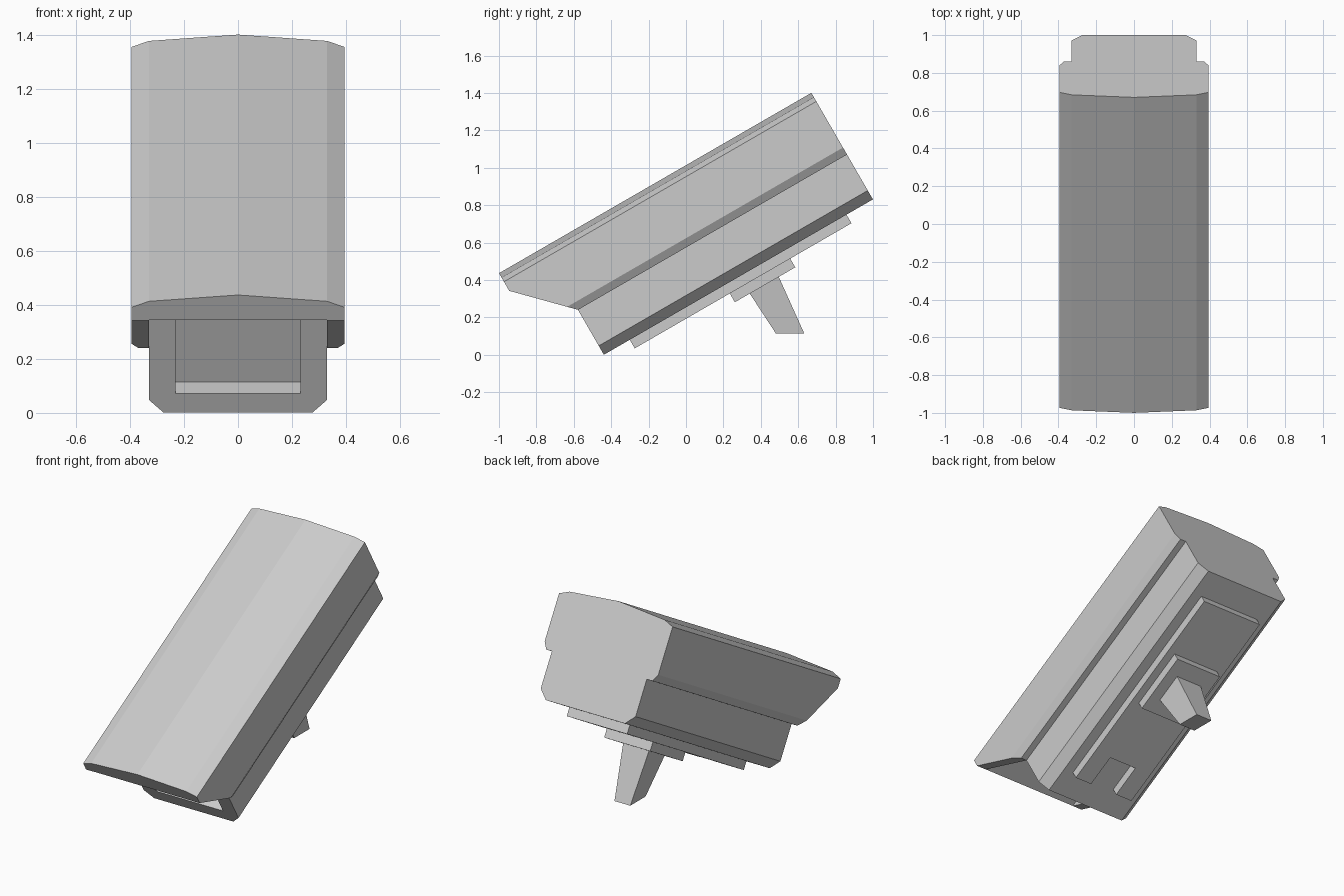
import bpy, bmesh, math
from mathutils import Vector

if "Cube" in bpy.data.objects:
    bpy.data.objects.remove(bpy.data.objects["Cube"])

C, S = math.cos(math.radians(30)), math.sin(math.radians(30))


def tilt(x, u, v):
    """Camera frame (x across, u along the body, v up from it) to world."""
    return Vector((x, u * C - v * S, u * S + v * C))


def mirrored(half):
    """Close a right-hand half profile by mirroring it in x."""
    return half + [(-x, w) for x, w in reversed(half) if x > 0]


def finish(name, bm):
    bmesh.ops.recalc_face_normals(bm, faces=bm.faces)
    me = bpy.data.meshes.new(name)
    bm.to_mesh(me)
    bm.free()
    ob = bpy.data.objects.new(name, me)
    bpy.context.collection.objects.link(ob)
    return ob


def loft(ring_a, ring_b):
    """Solid between two matching rings of world points."""
    bm = bmesh.new()
    a = [bm.verts.new(p) for p in ring_a]
    b = [bm.verts.new(p) for p in ring_b]
    bm.faces.new(a)
    bm.faces.new(b)
    for i in range(len(a)):
        j = (i + 1) % len(a)
        bm.faces.new((a[i], a[j], b[j], b[i]))
    bmesh.ops.recalc_face_normals(bm, faces=bm.faces)
    return bm


def along(profile, u0, u1):
    """Extrude an (x, v) section along the body."""
    return loft([tilt(x, u0, v) for x, v in profile],
                [tilt(x, u1, v) for x, v in profile])


def upright(profile, v0, v1):
    """Extrude an (x, u) outline perpendicular to the body."""
    return loft([tilt(x, u, v0) for x, u in profile],
                [tilt(x, u, v1) for x, u in profile])


BACK = 1.281

# Sun hood: roof and side walls, walls cut diagonally at the front
hood = along(mirrored([(0, .878), (.33, .851), (.395, .825), (.395, .54),
                       (.37, .497), (.33, .497), (.33, .77)]), -.6475, BACK)
cut = bmesh.ops.bisect_plane(
    hood, geom=hood.verts[:] + hood.edges[:] + hood.faces[:],
    plane_co=tilt(0, -.6475, .769), plane_no=tilt(0, -.2715, -.2675),
    clear_outer=True)
bmesh.ops.holes_fill(hood, edges=[e for e in hood.edges if e.is_boundary])
finish("sun_hood", hood)

# Camera body with chamfered underside and lens window recess
body = finish("camera_body", along(
    mirrored([(.33, .77), (.33, .275), (.275, .22)]), -.38, BACK))
cutter = finish("window_cutter", along(
    mirrored([(.232, .72), (.232, .302)]), -.5, -.296))
cutter.hide_render = True
cutter.hide_set(True)
mod = body.modifiers.new("window", 'BOOLEAN')
mod.operation = 'DIFFERENCE'
mod.solver = 'EXACT'
mod.object = cutter

# Underside plate with a front notch
finish("bottom_plate", upright(
    mirrored([(.21, 1.118), (.21, -.22), (.095, -.22), (.095, -.02)]), .167, .22))

# Mount pad
finish("mount_pad", upright(mirrored([(.16, .74), (.16, .367)]), .113, .167))

# Tapered mount stem, cut level at its foot
finish("mount_stem", loft(
    [tilt(x, u, .113) for x, u in mirrored([(.09, .638), (.09, .459)])],
    [Vector((x, y, .115)) for x, y in mirrored([(.055, .632), (.055, .48)])]))
